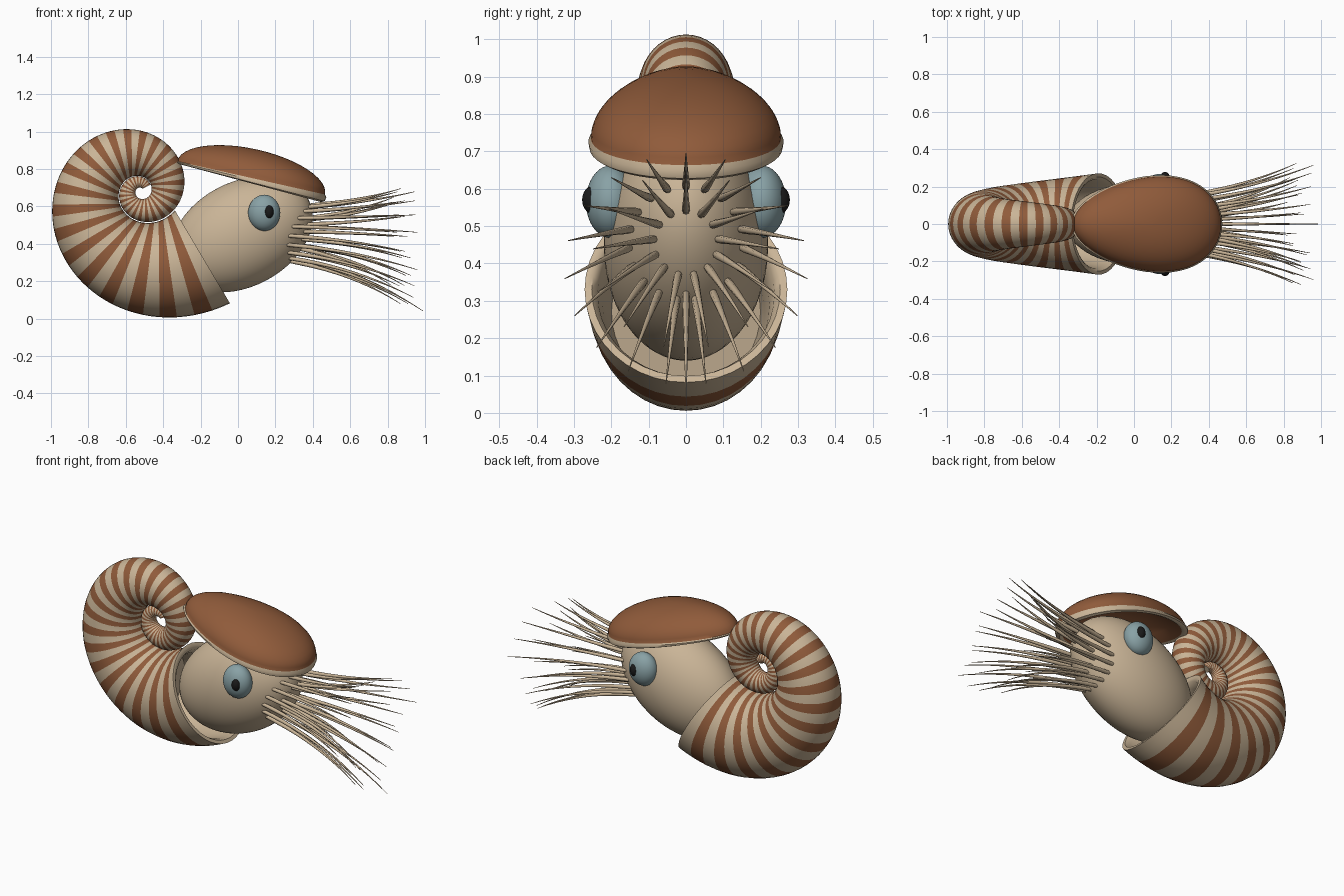
import bpy, bmesh, math, random
from mathutils import Vector
from math import sin, cos, pi, exp, sqrt

if "Cube" in bpy.data.objects:
    bpy.data.objects.remove(bpy.data.objects["Cube"])

random.seed(4)


def material(name, rgb):
    m = bpy.data.materials.new(name)
    m.diffuse_color = (*rgb, 1)
    m.use_nodes = True
    m.node_tree.nodes["Principled BSDF"].inputs["Base Color"].default_value = m.diffuse_color
    return m


CREAM = material("cream", (0.59, 0.46, 0.31))
RUST = material("rust", (0.28, 0.105, 0.043))
TEAL = material("grey_teal", (0.25, 0.36, 0.38))
BLACK = material("black", (0.01, 0.01, 0.01))


def loft(bm, rings, mats=None):
    """Skin a list of rings, cap both ends; mats gives one index per band."""
    rows = [[bm.verts.new(p) for p in ring] for ring in rings]
    n = len(rows[0])
    for i, (a, b) in enumerate(zip(rows, rows[1:])):
        for j in range(n):
            k = (j + 1) % n
            f = bm.faces.new((a[j], a[k], b[k], b[j]))
            f.material_index = mats[i] if mats else 0
    for row, band in ((rows[0], 0), (rows[-1], -1)):
        bm.faces.new(row).material_index = mats[band] if mats else 0


def finish(name, bm, materials, angle=50):
    bmesh.ops.recalc_face_normals(bm, faces=bm.faces)
    me = bpy.data.meshes.new(name)
    bm.to_mesh(me)
    bm.free()
    for m in materials:
        me.materials.append(m)
    ob = bpy.data.objects.new(name, me)
    bpy.context.collection.objects.link(ob)
    bpy.ops.object.select_all(action='DESELECT')
    ob.select_set(True)
    bpy.context.view_layer.objects.active = ob
    bpy.ops.object.shade_smooth_by_angle(angle=math.radians(angle))
    return ob


def ellipsoid(name, centre, radii, mat, tilt=0.0, seg=40):
    bm = bmesh.new()
    bmesh.ops.create_uvsphere(bm, u_segments=seg, v_segments=seg // 2, radius=1)
    for v in bm.verts:
        x, y, z = (v.co[i] * radii[i] for i in range(3))
        v.co = (centre[0] + x * cos(tilt) - z * sin(tilt), centre[1] + y,
                centre[2] + x * sin(tilt) + z * cos(tilt))
    return finish(name, bm, [mat])


# Coiled shell: a growing tube swept along a logarithmic spiral
GROWTH = 0.225


def shell_ring(phi, scale=1.0, n=40):
    rc = 0.481 * exp(-GROWTH * phi)
    a = math.radians(-46.7) - phi
    d = a - math.atan(GROWTH)
    centre = Vector((-0.52 + rc * cos(a), 0, 0.68 + rc * sin(a)))
    out, r = Vector((cos(d), 0, sin(d))), 0.6 * rc * scale
    return [centre + out * (r * cos(t)) + Vector((0, 0.94 * r * sin(t), 0))
            for t in (2 * pi * j / n for j in range(n))]


rings = [shell_ring(p, s) for p, s in
         ((0.7, 0.86), (0.45, 0.86), (0.2, 0.86), (0.04, 0.88), (0.0, 0.93), (0.0, 0.98))]
bands = [0] * len(rings)
step, count = 0.0655, 170
for i in range(count):
    rings.append(shell_ring(i * step))
    bands.append((i // 2) % 2)          # alternate cream and rust stripes
bm = bmesh.new()
loft(bm, rings, bands[:-1])
finish("coiled_shell", bm, [CREAM, RUST])

# Soft body: tilted egg emerging from the shell mouth
BC, TILT, BR = (0.02, 0, 0.45), math.radians(27.8), (0.403, 0.22, 0.279)
ellipsoid("body", BC, BR, CREAM, TILT, 56)

# Hood: egg-shaped dome with a cream rim and hollow underside
SLOPE = math.atan2(-0.18, 0.80)


def hood_ring(scale, height, droop=0.0, n=56):
    ring = []
    for j in range(n):
        a = 2 * pi * j / n
        u = 0.405 * cos(a) * scale
        y = 0.25 * sin(a) * (1 + 0.2 * cos(a)) * scale
        h = height - droop * (0.028 + 0.016 * cos(a))
        ring.append((0.07 + u * cos(SLOPE) - h * sin(SLOPE), y,
                     0.752 + u * sin(SLOPE) + h * cos(SLOPE)))
    return ring


rings, bands = [], []
for i in range(13):                      # rust dome from crown to edge
    t = pi / 2 * max(i, 0.1) / 12
    rings.append(hood_ring(sin(t), 0.155 * cos(t)))
    bands.append(1)
bands[-1] = 0
for s, h, d, m in ((1.025, 0, 0.3, 0), (1.015, 0, 0.8, 0), (0.97, 0, 1.0, 0),
                   (0.92, 0, 0.8, 1), (0.75, 0.03, 0, 1), (0.4, 0.07, 0, 1),
                   (0.02, 0.08, 0, 1)):  # rolled rim, then the hollow
    rings.append(hood_ring(s, h, d))
    bands.append(m)
bm = bmesh.new()
loft(bm, rings, bands[:-1])
finish("hood", bm, [CREAM, RUST])

# Eyes and pupils, mirrored on both sides
for side, tag in ((-1, "near"), (1, "far")):
    ellipsoid("eye_" + tag, (0.14, side * 0.202, 0.565), (0.086, 0.066, 0.097), TEAL)
    ellipsoid("pupil_" + tag, (0.165, side * 0.25, 0.57), (0.026, 0.028, 0.037), BLACK, 0, 24)


# Tentacles: tapered arms fanning out from the front of the body
def body_front(y, z):
    dz, c, s = z - BC[2], cos(TILT), sin(TILT)
    a2, b2 = BR[0] ** 2, BR[2] ** 2
    A = c * c / a2 + s * s / b2
    B = 2 * c * s * dz * (1 / a2 - 1 / b2)
    C = dz * dz * (s * s / a2 + c * c / b2) + (y / BR[1]) ** 2 - 1
    return BC[0] + (-B + sqrt(max(B * B - 4 * A * C, 0))) / (2 * A)


def tentacle(bm, base, tip, r=0.0125, n=8, steps=10):
    rings = []
    ctrl = Vector((base.x + 0.55 * (tip.x - base.x), base.y + 0.3 * (tip.y - base.y),
                   base.z + 0.25 * (tip.z - base.z)))
    for i in range(steps + 1):
        t = i / steps
        p = base * (1 - t) ** 2 + ctrl * (2 * t * (1 - t)) + tip * t * t
        d = ((ctrl - base) * (1 - t) + (tip - ctrl) * t).normalized()
        side = d.cross(Vector((0, 0, 1))).normalized()
        up = side.cross(d)
        rad = r * (1 - 0.9 * t) * (0.8 if i == 0 else 1)
        rings.append([p + side * (rad * cos(2 * pi * j / n)) + up * (rad * sin(2 * pi * j / n))
                      for j in range(n)])
    loft(bm, rings)


bm = bmesh.new()
for count, rb, ry, rz, zc, reach in ((19, 0.15, 0.325, 0.31, 0.385, 0.92),
                                     (13, 0.085, 0.25, 0.24, 0.41, 0.89)):
    for i in range(count):
        a = pi / 2 + 2 * pi * i / count
        y, z = rb * cos(a), 0.455 + rb * sin(a)
        base = Vector((body_front(y, z) - 0.012, y, z))
        tip = Vector((reach + random.uniform(-0.08, 0.05), ry * cos(a), zc + rz * sin(a)))
        tentacle(bm, base, tip)
# lowest long arm
tentacle(bm, Vector((body_front(0, 0.32) - 0.012, 0, 0.32)), Vector((0.99, 0, 0.04)))
finish("tentacles", bm, [CREAM], 60)
